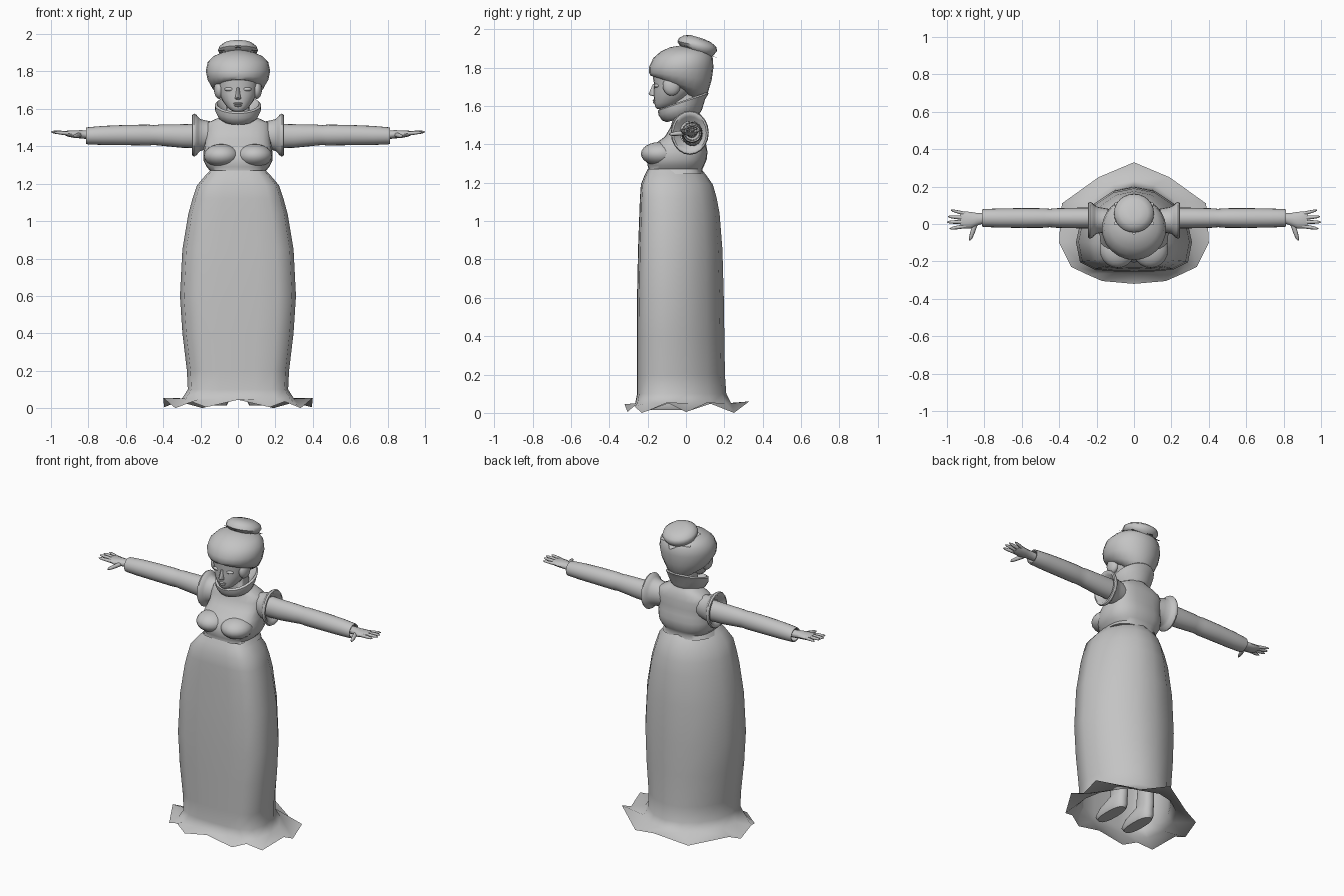
import bpy, bmesh, math
from mathutils import Vector, Matrix

grey = bpy.data.materials.new("plain grey")
grey.diffuse_color = (0.55, 0.55, 0.55, 1)


def finish(name, bm, mirror=False, angle=50):
    bmesh.ops.recalc_face_normals(bm, faces=bm.faces)
    me = bpy.data.meshes.new(name)
    bm.to_mesh(me)
    bm.free()
    me.materials.append(grey)
    ob = bpy.data.objects.new(name, me)
    bpy.context.collection.objects.link(ob)
    bpy.ops.object.select_all(action='DESELECT')
    bpy.context.view_layer.objects.active = ob
    ob.select_set(True)
    bpy.ops.object.shade_smooth_by_angle(angle=math.radians(angle))
    if mirror:
        ob.modifiers.new("mirror", 'MIRROR').use_clip = False
    return ob


def skin(bm, rings, cap_start=False, cap_end=False):
    loops = [[bm.verts.new(p) for p in r] for r in rings]
    n = len(loops[0])
    for a, b in zip(loops, loops[1:]):
        for i in range(n):
            j = (i + 1) % n
            bm.faces.new((a[i], a[j], b[j], b[i]))
    if cap_start:
        bm.faces.new(loops[0][::-1])
    if cap_end:
        bm.faces.new(loops[-1])


def loft(name, rings, start=False, end=False, **kw):
    bm = bmesh.new()
    skin(bm, rings, start, end)
    return finish(name, bm, **kw)


def oval(hw, yf, yb, zf, zb=None, n=24, p=2.0, cx=0):
    """Level or tilted ring: half width, front y, back y, front z, back z."""
    zb = zf if zb is None else zb
    pts = []
    for i in range(n):
        a = 2 * math.pi * i / n
        s, c = math.sin(a), -math.cos(a)
        x = math.copysign(abs(s) ** (2 / p), s)
        t = (math.copysign(abs(c) ** (2 / p), c) + 1) / 2
        pts.append((cx + hw * x, yf + (yb - yf) * t, zf + (zb - zf) * t))
    return pts


def xring(x, ry, rz, cy, cz, n=20):
    return [(x, cy + ry * math.cos(2 * math.pi * i / n),
             cz + rz * math.sin(2 * math.pi * i / n)) for i in range(n)]


def both(half):
    return half + [(-p[0],) + tuple(p[1:]) for p in half[-2:0:-1]]


def ball(name, centre, size, mirror=False):
    bm = bmesh.new()
    m = Matrix.Translation(centre) @ Matrix.Diagonal((*size, 1))
    bmesh.ops.create_uvsphere(bm, u_segments=20, v_segments=12, radius=1, matrix=m)
    return finish(name, bm, mirror)


# skirt with a zigzag flared hem
section = both([(0, -1), (.35, -.99), (.68, -.95), (.93, -.78), (1, -.3),
                (.93, .15), (.7, .6), (.37, .9), (0, 1)])
hem = both([(0, -.32, .045), (.17, -.305, .005), (.25, -.27, .035), (.335, -.23, 0),
            (.4, -.1, .055), (.395, 0, .005), (.385, .11, .055), (.19, .25, 0), (0, .33, .06)])
skirt = [hem]
for z, hw, yf, yb in [(.05, .3, -.265, .235), (.1, .268, -.255, .21), (.2, .273, -.255, .203),
                      (.4, .297, -.255, .2), (.6, .31, -.255, .197), (.85, .297, -.25, .19),
                      (1.04, .265, -.243, .175), (1.12, .243, -.24, .16), (1.19, .22, -.235, .14),
                      (1.24, .178, -.215, .105), (1.27, .15, -.2, .08)]:
    m, h = (yf + yb) / 2, (yb - yf) / 2
    skirt.append([(hw * x, m + h * y, z) for x, y in section])
loft("skirt", skirt, angle=60)

# shoes and lower legs
loft("shoe", [oval(hw, yf, yb, z, p=2.4, cx=.1, n=16) for hw, yf, yb, z in [
    (.04, -.2, .03, .015), (.05, -.215, .04, .035), (.047, -.18, .04, .07),
    (.04, -.08, .045, .11), (.04, -.05, .045, .35)]], True, True, mirror=True)

# bodice, shoulders and neck
loft("bodice", [oval(hw, yf, yb, z, p=2.6) for hw, yf, yb, z in [
    (.165, -.2, .09, 1.245), (.15, -.195, .085, 1.27), (.168, -.2, .095, 1.29),
    (.183, -.205, .108, 1.32), (.185, -.195, .112, 1.36), (.18, -.165, .105, 1.4),
    (.175, -.11, .1, 1.44), (.178, -.08, .1, 1.49), (.165, -.07, .09, 1.525),
    (.11, -.065, .08, 1.55), (.062, -.07, .06, 1.575), (.058, -.07, .055, 1.68)]], True, True)
ball("bust", (.088, -.135, 1.35), (.095, .1, .062), True)

# standing collar
loft("collar", [oval(*r) for r in [
    (.085, -.1, .075, 1.515, 1.565), (.105, -.125, .085, 1.525, 1.585),
    (.122, -.142, .1, 1.55, 1.635), (.124, -.147, .118, 1.575, 1.665),
    (.113, -.135, .112, 1.585, 1.672), (.095, -.11, .085, 1.57, 1.64),
    (.07, -.08, .06, 1.555, 1.6)]])

# puffed shoulder cuffs and sleeves with open ends
loft("shoulder_cuff", [xring(x, r * .86, r, .02, 1.46) for x, r in [
    (.13, .07), (.17, .078), (.2, .085), (.212, .095), (.222, .108), (.234, .115),
    (.244, .11), (.246, .1), (.235, .085), (.215, .06)]], mirror=True)
loft("sleeve", [xring(x, ry, rz, .032, cz) for x, ry, rz, cz in [
    (.18, .056, .066, 1.455), (.3, .055, .063, 1.455), (.42, .052, .056, 1.46),
    (.45, .049, .053, 1.46), (.48, .052, .056, 1.46), (.6, .053, .054, 1.46),
    (.72, .051, .051, 1.458), (.8, .048, .046, 1.456), (.812, .046, .044, 1.456),
    (.81, .04, .037, 1.456), (.74, .036, .033, 1.456)]], end=True, mirror=True)

# hands: wrist and palm, then fingers and thumb as tapered tubes
bm = bmesh.new()
skin(bm, [xring(x, ry, rz, cy, cz, 12) for x, ry, rz, cy, cz in [
    (.74, .03, .026, .03, 1.46), (.81, .028, .023, .03, 1.462), (.84, .034, .022, .025, 1.464),
    (.875, .045, .02, .02, 1.465), (.91, .045, .016, .022, 1.468), (.928, .04, .009, .022, 1.47)]],
     True, True)
for a, b, r in [((.9, .054, 1.468), (.978, .074, 1.475), .009),
                ((.91, .033, 1.47), (.995, .04, 1.477), .01),
                ((.91, .011, 1.47), (1, .01, 1.477), .01),
                ((.9, -.011, 1.468), (.985, -.025, 1.475), .01),
                ((.85, -.005, 1.46), (.878, -.088, 1.452), .012)]:
    a, b = Vector(a), Vector(b)
    d = b - a
    rot = d.to_track_quat('Z', 'Y')
    skin(bm, [[a + d * t + rot @ Vector((r * s * math.cos(k * math.pi / 4),
                                         r * s * math.sin(k * math.pi / 4), 0)) for k in range(8)]
              for t, s in [(0, 1.1), (.5, 1), (.85, .75), (1, .25)]], True, True)
finish("hand", bm, True)

# face
loft("face", [oval(hw, yf, yb, z, p=2.2) for hw, yf, yb, z in [
    (.02, -.15, -.11, 1.585), (.042, -.16, -.07, 1.595), (.062, -.165, -.03, 1.615),
    (.084, -.167, .01, 1.645), (.1, -.168, .04, 1.68), (.108, -.166, .06, 1.715),
    (.114, -.172, .08, 1.745), (.115, -.17, .08, 1.79)]], True, True)
loft("nose", [oval(hw, yf, -.14, z, n=10) for hw, yf, z in [
    (.006, -.16, 1.648), (.018, -.185, 1.654), (.016, -.195, 1.662),
    (.011, -.185, 1.685), (.008, -.172, 1.715)]], True, True)
ball("upper_lip", (0, -.162, 1.629), (.026, .012, .006))
ball("lower_lip", (0, -.161, 1.618), (.021, .012, .007))
ball("eyelid", (.045, -.15, 1.705), (.027, .016, .011), True)
ball("side_curl", (.1, -.075, 1.705), (.028, .046, .052), True)

# rolled hair
loft("hair", [oval(*r) for r in [
    (.055, -.1, .05, 1.75, 1.62), (.1, -.155, .09, 1.752, 1.64), (.138, -.184, .115, 1.757, 1.672),
    (.162, -.193, .134, 1.775, 1.735), (.172, -.192, .143, 1.805, 1.8),
    (.162, -.17, .14, 1.85, 1.85), (.13, -.132, .12, 1.883, 1.882),
    (.08, -.085, .08, 1.905, 1.902), (.03, -.035, .03, 1.914, 1.912)]], True, True)

# bun on a pointed frill
loft("bun", [oval(*r) for r in [
    (.06, 0, .12, 1.9, 1.845), (.095, -.03, .145, 1.912, 1.865), (.107, -.045, .162, 1.938, 1.887),
    (.1, -.035, .158, 1.955, 1.908), (.075, -.01, .13, 1.968, 1.932),
    (.035, .025, .09, 1.969, 1.95)]], True, True)
frill = []
for base in (.05, None):
    ring = []
    for i in range(12):
        a = 2 * math.pi * i / 12
        r = base or (.125 if i % 2 == 0 else .085)
        x, y = r * math.sin(a), .055 - r * .92 * math.cos(a)
        ring.append((x, y, 1.89 - .38 * (y - .055) + (.005 if base else 0)))
    frill.append(ring)
loft("frill", frill, angle=20)
